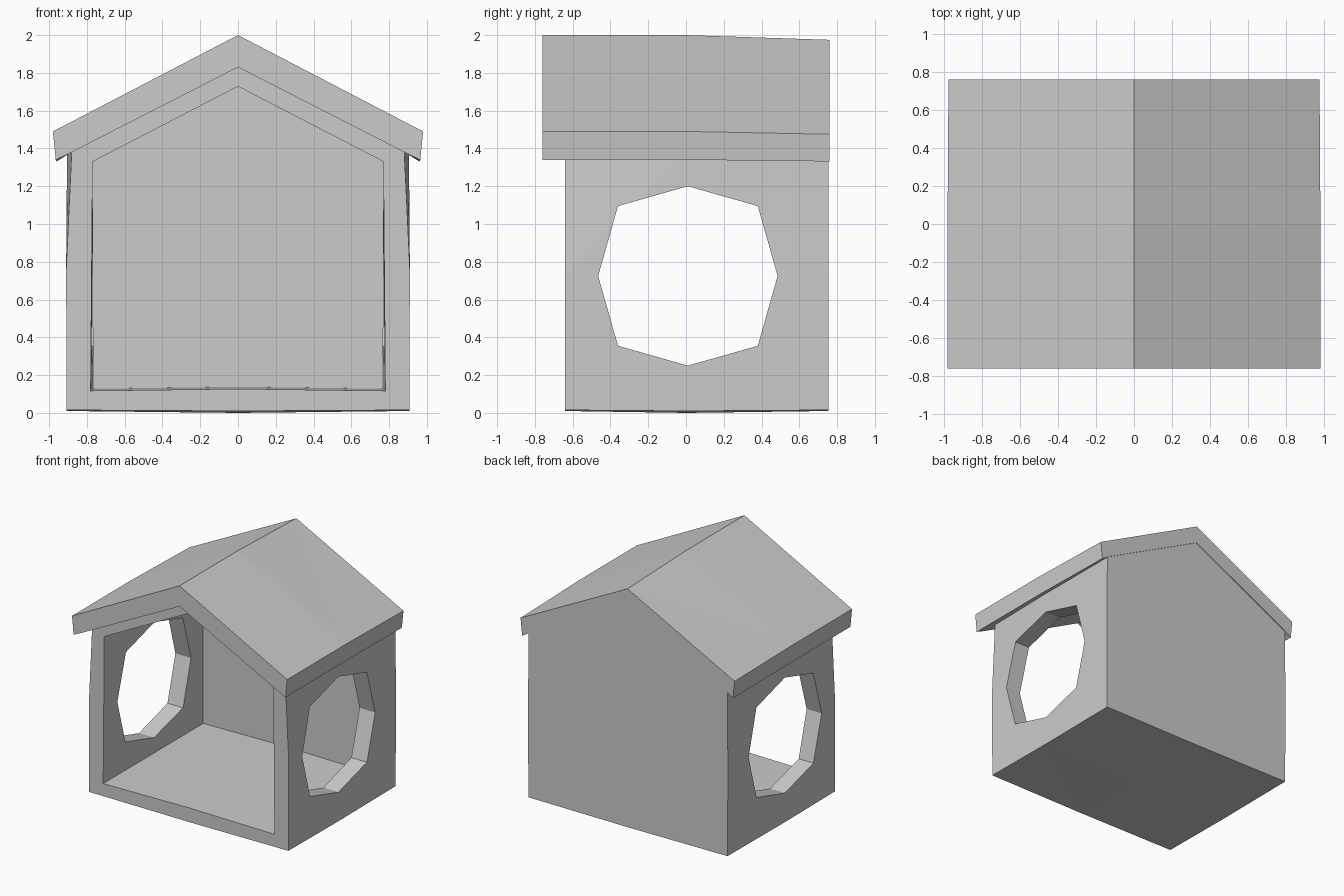
import bpy, bmesh
from mathutils import Vector

if "Cube" in bpy.data.objects:
    bpy.data.objects.remove(bpy.data.objects["Cube"])


def loft(name, rings):
    """Closed solid through matching rings of 3D points."""
    bm = bmesh.new()
    loops = [[bm.verts.new(p) for p in ring] for ring in rings]
    n = len(loops[0])
    for a, b in zip(loops, loops[1:]):
        for i in range(n):
            j = (i + 1) % n
            bm.faces.new((a[i], a[j], b[j], b[i]))
    bm.faces.new(loops[0])
    bm.faces.new(loops[-1])
    bmesh.ops.recalc_face_normals(bm, faces=bm.faces[:])
    bmesh.ops.triangulate(bm, faces=bm.faces[:])
    mesh = bpy.data.meshes.new(name)
    bm.to_mesh(mesh)
    bm.free()
    obj = bpy.data.objects.new(name, mesh)
    bpy.context.collection.objects.link(obj)
    return obj


def mirrored(y, half):
    """Ring at depth y; the half profile starts and ends at x = 0."""
    pts = half + [(-x, z) for x, z in reversed(half[1:-1])]
    return [(x, y, z) for x, z in pts]


def cut(target, cutter):
    mod = target.modifiers.new("cut", 'BOOLEAN')
    mod.operation = 'DIFFERENCE'
    mod.solver = 'EXACT'
    mod.object = cutter
    bpy.context.view_layer.objects.active = target
    bpy.ops.object.modifier_apply(modifier=mod.name)
    bpy.data.objects.remove(cutter)


# House body: pentagonal block with slightly bowed walls
def body_ring(y, bottom, top_x, mid):
    return mirrored(y, [(0, mid), (0.907, bottom), (0.91, 0.75),
                        (top_x, 1.385), (0, 1.845)])


house = loft("house_body", [body_ring(-0.64, 0.015, 0.88, 0.01),
                            body_ring(0.0, 0.01, 0.905, 0.0),
                            body_ring(0.755, 0.015, 0.905, 0.01)])


# Hollow interior, open at the front
def room_ring(y, x, floor):
    return mirrored(y, [(0, floor + 0.01), (x, floor), (0.77, 1.33), (0, 1.728)])


cut(house, loft("room_cutter", [room_ring(-0.9, 0.782, 0.115),
                                room_ring(-0.64, 0.78, 0.117),
                                room_ring(0.64, 0.765, 0.128)]))

# Eight-sided windows through both side walls
a, d = 0.475, 0.37
octagon = [(a, 0), (d, d), (0, a), (-d, d), (-a, 0), (-d, -d), (0, -a), (d, -d)]
cut(house, loft("window_cutter",
                [[(x, 0.01 + u, 0.725 + v) for u, v in octagon] for x in (-1.2, 1.2)]))


# Roof slab: overhangs the front, drops a little at the back
def roof_ring(y, drop, edge):
    return mirrored(y, [(0, 2.0 - drop), (edge, 1.49 - drop * 0.6),
                        (edge - 0.015, 1.34 - drop * 0.35), (0.89, 1.375), (0, 1.83)])


loft("roof", [roof_ring(-0.76, 0.0, 0.98),
              roof_ring(0.0, 0.0, 0.98),
              roof_ring(0.76, 0.025, 0.975)])
